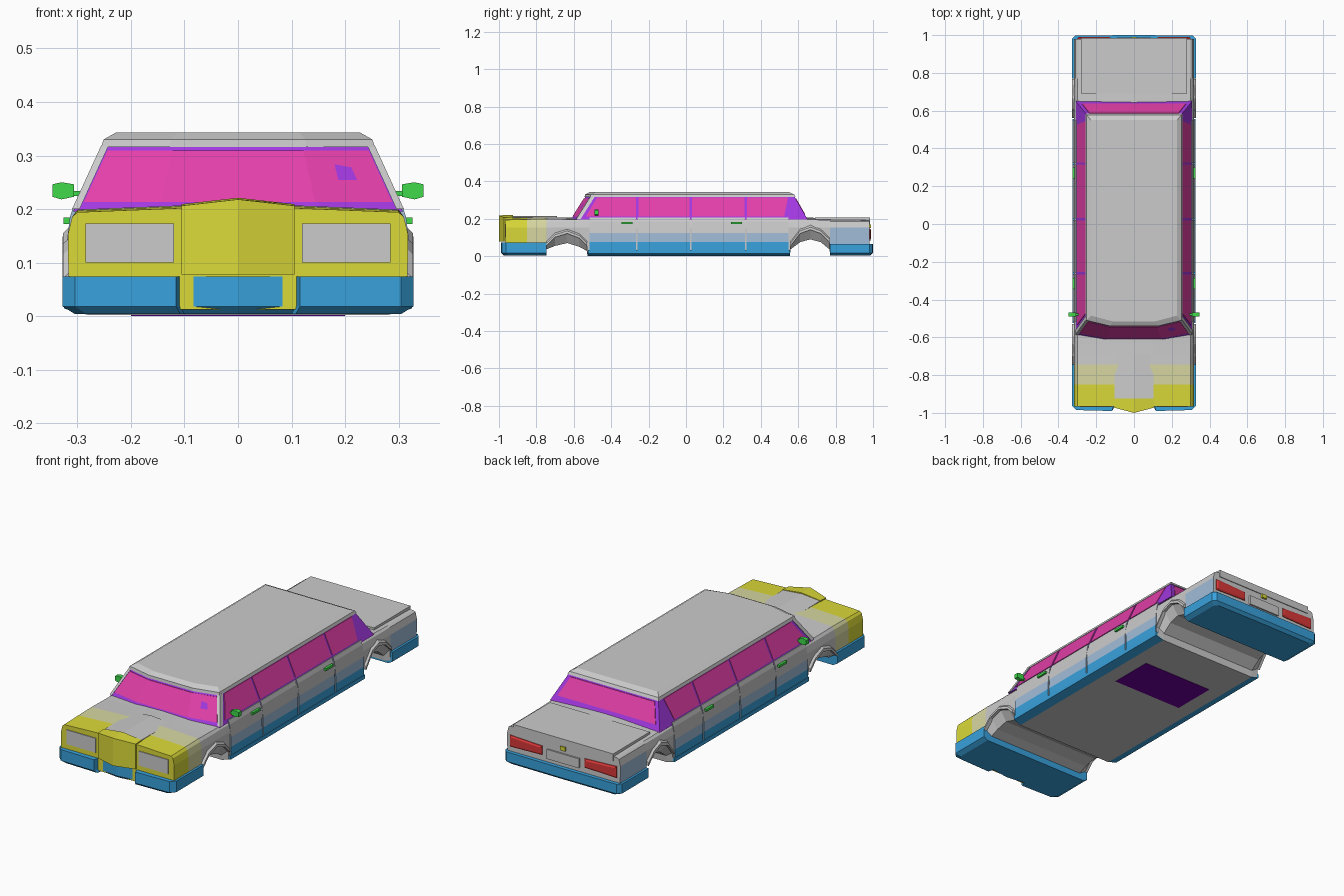
import bpy, bmesh
from mathutils import Vector

if "Cube" in bpy.data.objects:
    bpy.data.objects.remove(bpy.data.objects["Cube"])

COL = dict(blue=(.04, .36, .72), yellow=(.71, .70, .04), magenta=(.77, .05, .4), purple=(.36, .04, .75),
           red=(.7, .04, .04), green=(.05, .7, .07), pale_blue=(.36, .51, .7), pale_yellow=(.69, .69, .36),
           dark_purple=(.16, .0, .35))
MATS = {}


def mat(name):
    if name not in MATS:
        MATS[name] = bpy.data.materials.new(name)
        MATS[name].diffuse_color = (*COL[name], 1)
    return MATS[name]


def loft(name, rings, color=None, mirror=False, paint=None):
    """Skin closed rings of points, cap both ends; paint(face) may pick a colour per face."""
    bm = bmesh.new()
    vs = [[bm.verts.new(p) for p in r] for r in rings]
    n = len(vs[0])
    for a, b in zip(vs, vs[1:]):
        for i in range(n):
            j = (i + 1) % n
            bm.faces.new((a[i], a[j], b[j], b[i]))
    bm.faces.new(vs[0])
    bm.faces.new(vs[-1])
    bmesh.ops.recalc_face_normals(bm, faces=bm.faces)
    me = bpy.data.meshes.new(name)
    names = [None]
    if paint:
        for f in bm.faces:
            c = paint(f.calc_center_median())
            if c not in names:
                names.append(c)
            f.material_index = names.index(c)
    bm.to_mesh(me)
    bm.free()
    ob = bpy.data.objects.new(name, me)
    bpy.context.collection.objects.link(ob)
    if color:
        me.materials.append(mat(color))
    elif len(names) > 1:
        for c in names:
            me.materials.append(mat(c) if c else None)
    if mirror:
        ob.modifiers.new("Mirror", 'MIRROR')
    return ob


def box(name, x, y, z, color=None, mirror=False):
    return loft(name, [[(x[0], y[0], h), (x[1], y[0], h), (x[1], y[1], h), (x[0], y[1], h)] for h in z],
                color, mirror)


def both(half):
    """Complete a half outline (x, ...) to a symmetric closed one."""
    return half + [(-p[0], *p[1:]) for p in reversed(half) if p[0] > 0]


# Lower body: stations of (y, underside height, side edge height, top height)
stations = [(-.965, .012, .02, .2), (-.85, .012, .02, .203), (-.748, .012, .02, .205), (-.745, .037, .06, .205),
            (-.70, .055, .105, .204), (-.635, .07, .125, .203), (-.57, .05, .10, .203), (-.53, .028, .06, .203),
            (-.527, .002, .015, .203), (.555, .002, .015, .203), (.56, .037, .06, .203), (.61, .075, .125, .203),
            (.665, .09, .145, .202), (.72, .075, .125, .2), (.767, .037, .08, .2), (.77, .012, .02, .2),
            (.98, .012, .02, .197)]


def body_paint(c):
    if c.y < -.85:
        return 'yellow'
    if c.y < -.745 and c.z > .05:
        return 'pale_yellow'
    if .78 < c.y < .95 and c.z < .13 and abs(c.x) > .2:
        return 'pale_blue'


loft("body", [[(x, y, z) for x, z in both([(0, zb), (.28, zb), (.316, zo), (.318, .152), (.31, .185), (.3, zt - .006),
                                            (.1, zt + .002), (0, zt + .004)])]
              for y, zb, zo, zt in stations], paint=body_paint)
box("underfloor_panel", (-.2, .2), (.1, .33), (0, .004), 'dark_purple')

# Wheel arch lips
for name, rows in (("front_arch_lip", stations[3:8]), ("rear_arch_lip", stations[10:15])):
    loft(name, [[(.305, y, zo - .004), (.328, y, zo - .004), (.327, y, zo + .01), (.314, y, zo + .022)]
                for y, zb, zo, zt in rows], mirror=True)

# Doors and sills
door_profile = [(.323, .03), (.3225, .075), (.3215, .125), (.314, .185), (.307, .206)]
edges = [-.52, -.262, .025, .32, .553]
for i, (a, b) in enumerate(zip(edges, edges[1:])):
    section = door_profile + [(.29, .206), (.29, .03)]
    loft(f"door_{i + 1}", [[(x, y, z) for x, z in section] for y in (a + .004, b - .004)], mirror=True,
         paint=lambda c: 'blue' if c.z < .08 else 'pale_blue' if c.z < .13 else None)
loft("sill", [[(.28, y, .002), (.325, y, .014), (.325, y, .034), (.28, y, .034)] for y in (-.523, .555)],
     'blue', True)
for i, y in enumerate((-.345, .24)):
    box(f"door_handle_{i + 1}", (.31, .326), (y, y + .06), (.172, .184), 'green', True)

# Bumpers: plan outlines with a chamfered lower edge
front = both([(0, -.975), (.108, -.962), (.116, -.99), (.305, -.985), (.328, -.962), (.328, -.745)])
rear = both([(0, 1), (.31, .998), (.328, .98), (.328, .77)])
for name, plan, s, top in (("front_bumper", front, .015, .074), ("rear_bumper", rear, -.015, .066)):
    loft(name, [[(x * .93, y + (s if abs(y) > .9 else 0), .004) for x, y in plan],
                [(x, y, .018) for x, y in plan], [(x, y, top) for x, y in plan]], 'blue')

# Nose: pointed grille, raised hood centre, headlamps
loft("grille", [[(x, -.92, .078), (x, yf, .078), (x, yf, zt), (x, -.925, zt + .003)]
                for x, yf, zt in ((-.106, -.972, .206), (0, -1, .218), (.106, -.972, .206))], 'yellow')
loft("hood_centre", [[(-.104, y, .19), (.104, y, .19), (.104, y, z), (0, y, z + .009), (-.104, y, z)]
                     for y, z in ((-.93, .207), (-.69, .205))])
box("headlamp", (.12, .285), (-.969, -.95), (.1, .173), None, True)

# Tail: trunk lid, lamps, plate, lock
box("trunk_lid", (-.28, .28), (.69, .984), (.17, .207))
loft("tail_lamp", [[(.12 + d, y, .095 + d), (.30 - d, y, .09 + d), (.30 - d, y, .148 - d), (.12 + d, y, .14 - d)]
                   for y, d in ((.97, 0), (.984, 0), (.989, .008))], 'red', True)
box("plate", (-.09, .09), (.97, .988), (.085, .133))
box("trunk_lock", (-.014, .014), (.97, .99), (.15, .17), 'yellow')


# Cabin: sloping sides with bowed front glass
def side_x(z): return .306 - (z - .2) * .458
def front_y(z): return -.612 + (z - .2) * .63
def rear_y(z): return .648 - (z - .2) * .57


def cabin_ring(z):
    x = side_x(z)
    return [(x, front_y(z) + .03, z), (x * .5, front_y(z), z), (-x * .5, front_y(z), z),
            (-x, front_y(z) + .03, z), (-x, rear_y(z), z), (x, rear_y(z), z)]


loft("cabin_frame", [cabin_ring(.195), cabin_ring(.322)], 'purple')
loft("roof", [[(x, yf + .03, z), (x * .5, yf, z), (-x * .5, yf, z), (-x, yf + .03, z), (-x, yr, z), (x, yr, z)]
              for z, x, yf, yr in ((.316, .256, -.542, .585), (.33, .251, -.54, .578), (.343, .228, -.515, .55))])

# Windscreen, rear window and front pillars
lo, hi, t = .213, .309, .003
loft("windscreen", [[(k * (side_x(z) - .012), front_y(z) + bow + d, z)
                     for z, d in ((lo, -t), (hi, -t), (hi, .01), (lo, .01))]
                    for k, bow in ((-1, .028), (-.5, 0), (.5, 0), (1, .028))], 'magenta')
loft("rear_window", [[(k * (side_x(z) - .02), rear_y(z) + d, z)
                      for z, d in ((lo + .01, t), (hi, t), (hi, -.01), (lo + .01, -.01))] for k in (-1, 1)], 'magenta')
loft("front_pillar", [[(side_x(z) + dx, front_y(z) + .03 + dy, z)
                       for dx, dy in ((-.01, -.006), (.004, -.003), (.004, .02), (-.01, .02))]
                      for z in (.2, .32)], mirror=True)

# Side windows: bottom and top y ranges
for i, (b0, b1, t0, t1) in enumerate(((-.535, -.267, -.475, -.267), (-.255, .019, -.255, .019),
                                      (.031, .314, .031, .314), (.326, .525, .326, .545))):
    quad = [(b0, lo), (b1, lo), (t1, hi + .004), (t0, hi + .004)]
    loft(f"side_window_{i + 1}", [[(side_x(z) + d, y, z) for y, z in quad] for d in (-.01, t)], 'magenta', True)

# Wing mirrors
loft("wing_mirror", [[(.306, y, .223), (.33, y, .218), (.347, y, .223), (.347, y, .246), (.33, y, .25), (.306, y, .246)]
                     for y in (-.49, -.468)], 'green', True)
box("mirror_stalk", (.285, .312), (-.485, -.473), (.224, .234), 'green', True)

for m in bpy.data.materials:
    if m.users and not m.is_grease_pencil:
        m.use_nodes = True
        m.node_tree.nodes["Principled BSDF"].inputs["Base Color"].default_value = m.diffuse_color
